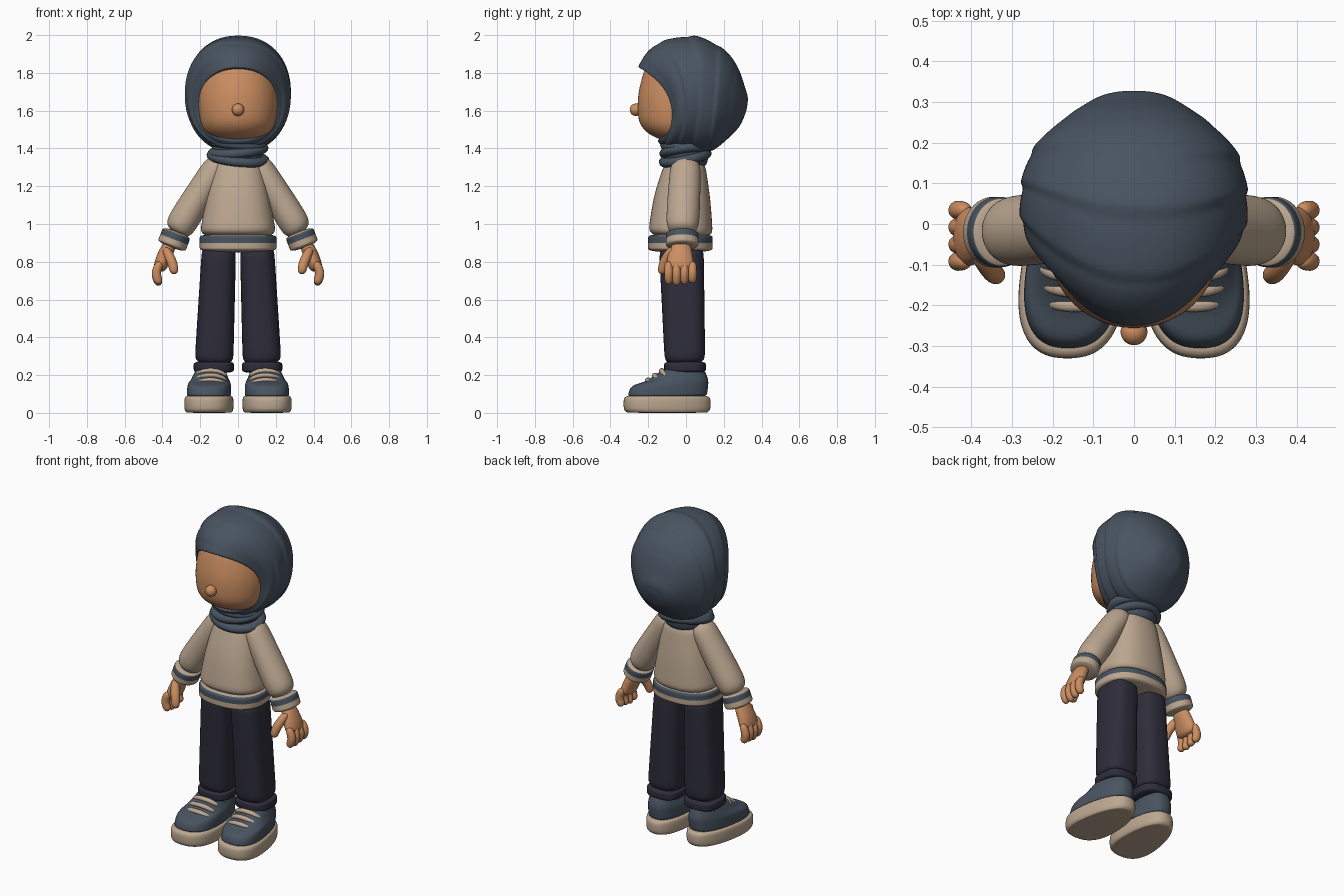
import bpy, bmesh
from math import sin, cos, pi, sqrt, copysign
from mathutils import Vector

if "Cube" in bpy.data.objects:
    bpy.data.objects.remove(bpy.data.objects["Cube"], do_unlink=True)


def material(name, red, green, blue):
    mat = bpy.data.materials.new(name)
    mat.use_nodes = True
    mat.diffuse_color = (red, green, blue, 1)
    shader = mat.node_tree.nodes["Principled BSDF"]
    shader.inputs["Base Color"].default_value = mat.diffuse_color
    shader.inputs["Roughness"].default_value = 0.8
    return mat


slate = material("slate cloth", .065, .088, .118)
beige = material("beige knit", .5, .385, .28)
skin = material("warm skin", .6, .27, .12)
navy = material("dark navy cloth", .027, .026, .043)


def loft(name, rings, materials, stripe=(), mirror=False, levels=2):
    """Skin a list of point rings, cap both ends and smooth the result."""
    bm = bmesh.new()
    loops = [[bm.verts.new(point) for point in ring] for ring in rings]
    for index, (lower, upper) in enumerate(zip(loops, loops[1:])):
        for j in range(len(lower)):
            face = bm.faces.new((lower[j - 1], lower[j], upper[j], upper[j - 1]))
            face.material_index = int(index in stripe)
    bm.faces.new(loops[0])
    bm.faces.new(loops[-1])
    for face in bm.faces:
        face.smooth = True
    bmesh.ops.recalc_face_normals(bm, faces=bm.faces)
    mesh = bpy.data.meshes.new(name)
    bm.to_mesh(mesh)
    bm.free()
    for mat in materials:
        mesh.materials.append(mat)
    part = bpy.data.objects.new(name, mesh)
    bpy.context.collection.objects.link(part)
    if mirror:
        part.modifiers.new("Mirror", 'MIRROR').use_mirror_merge = False
    smooth = part.modifiers.new("Smooth", 'SUBSURF')
    smooth.levels = smooth.render_levels = levels


def spline(keys, f):
    """Point at fraction f of a smooth curve through the keys."""
    last = len(keys) - 1
    i = min(int(f * last), last - 1)
    t = f * last - i
    near = [keys[max(0, min(last, i + k))] for k in (-1, 0, 1, 2)]
    return [b + t / 2 * (c - a + t * (2 * a - 5 * b + 4 * c - d + t * (3 * (b - c) + d - a)))
            for a, b, c, d in zip(*near)]


def spow(value, exponent):
    return copysign(abs(value) ** exponent, value)


def angles(count):
    return [2 * pi * j / count for j in range(count)]


def tube(name, keys, materials, tip=.2, power=2, sides=16, steps=8, **options):
    """Round-ended tube through keys of x, y, z, half width and half depth."""
    fractions = [(1 - cos(pi * i / steps)) / 2 for i in range(steps + 1)]
    sections = [spline(keys, f) for f in fractions]
    points = [Vector(section[:3]) for section in sections]
    rings = []
    for i, (f, section) in enumerate(zip(fractions, sections)):
        along = (points[min(i + 1, steps)] - points[max(i - 1, 0)]).normalized()
        depth = Vector((0, 1, 0))
        depth = (depth - along * depth.dot(along)).normalized()
        width = along.cross(depth)
        inset = 1 - min(1, f / tip, (1 - f) / tip)
        scale = max(.2, sqrt(1 - inset ** 2))
        rings.append([points[i] + scale * (width * section[3] * spow(cos(a), 2 / power)
                                           + depth * section[4] * spow(sin(a), 2 / power))
                      for a in angles(sides)])
    loft(name, rings, materials, **options)


# Sweater body, hem, sleeves and cuffs
tube("sweater", [(0, -.03, .92, .208, .175), (0, -.02, 1.14, .17, .15), (0, 0, 1.35, .12, .1)],
     [beige], tip=.1, power=2.4, sides=24, steps=10)
tube("sweater_hem", [(0, -.03, .95, .205, .173), (0, -.03, .85, .205, .173)],
     [beige, slate], tip=.15, power=2.4, sides=24, stripe={2, 3})
tube("sleeves", [(.09, 0, 1.34, .07, .08), (.2, -.01, 1.165, .078, .088), (.33, -.02, .95, .085, .09)],
     [beige], tip=.1, mirror=True)
tube("sleeve_cuffs", [(.322, -.02, .96, .08, .089), (.354, -.02, .876, .08, .089)],
     [beige, slate], tip=.15, stripe={2, 3}, mirror=True)

# Hands: palm, fingers and thumb
tube("palms", [(.35, -.02, .91, .034, .045), (.39, -.03, .83, .04, .068), (.42, -.03, .75, .036, .08)],
     [skin], mirror=True)
for i, label in enumerate(("index", "middle", "ring", "little")):
    y = -.092 + .042 * i
    drop = .007 * abs(i - 1)
    tube(label + "_fingers", [(.41, y, .8, .022, .022), (.434, y, .74, .027, .025),
                              (.415, y, .675 + drop, .023, .022)], [skin], sides=10, mirror=True)
tube("thumbs", [(.385, -.065, .87, .025, .03), (.35, -.115, .8, .028, .027),
                (.335, -.13, .735, .024, .023)], [skin], sides=10, mirror=True)

# Trouser legs with turned hems
tube("trouser_legs", [(.1, -.025, .89, .091, .12), (.128, -.005, .25, .104, .108)],
     [navy], tip=.05, power=2.8, sides=20, mirror=True)
tube("trouser_hems", [(.128, -.005, .275, .108, .112), (.128, -.005, .21, .108, .112)],
     [navy], power=2.8, sides=20, mirror=True)


# Shoes: sole, upper and straps
def shoe_ring(toe, heel, width, toe_height, heel_height):
    """Foot outline, wider and splayed at the toe, sloping from toe to heel."""
    ring = []
    for a in angles(28):
        t = spow(sin(a), .85)
        y = (toe + heel) / 2 + t * (heel - toe) / 2
        s = (y + .1) / .23
        x = .15 - .014 * s + width * (.122 - .023 * s) * spow(cos(a), .8)
        ring.append((x, y, toe_height + (heel_height - toe_height) * (t + 1) / 2))
    return ring


def shoe_part(name, keys, mat):
    rings = [shoe_ring(*spline(keys, i / 9)) for i in range(10)]
    loft(name, rings, [mat], mirror=True)


shoe_part("shoe_soles", [(-.31, .11, .94, 0, 0), (-.33, .13, 1.03, .02, .02),
                         (-.33, .13, 1.03, .075, .075), (-.31, .11, .94, .09, .09)], beige)
shoe_part("shoe_uppers", [(-.31, .11, .94, .08, .08), (-.29, .12, .93, .14, .16),
                          (-.21, .11, .82, .17, .2), (-.11, .1, .68, .24, .22)], slate)
for i, label in enumerate(("front", "middle", "rear")):
    y = -.2 + .036 * i
    z = .172 + .025 * i
    low = (y + .02, z - .025, .013, .016)
    tube(label + "_shoe_straps", [(.06, *low), (.11, y, z, .014, .016), (.18, y, z, .014, .016),
                                  (.23, *low)], [beige], sides=10, mirror=True)

# Head and nose
tube("head", [(0, -.09, 1.437, .18, .165), (0, -.05, 1.66, .214, .207), (0, -.03, 1.92, .17, .16)],
     [skin], tip=.25, sides=24, steps=14)
bpy.ops.mesh.primitive_uv_sphere_add(radius=.033, location=(0, -.265, 1.605))
nose = bpy.context.object
nose.name = "nose"
nose.data.materials.append(skin)
bpy.ops.object.shade_smooth()

# Headscarf: loops around the face running to the back of the head
# each key holds top y, top z, bottom y, bottom z, half width, backward bow
scarf_keys = [(-.21, 1.82, -.11, 1.46, .2, .1), (-.25, 1.84, -.15, 1.44, .213, .12),
              (-.15, 1.955, -.1, 1.4, .268, .1), (.06, 1.992, 0, 1.385, .278, .05),
              (.24, 1.885, .13, 1.385, .243, 0), (.32, 1.7, .27, 1.5, .11, 0),
              (.325, 1.63, .32, 1.6, .02, 0)]
scarf_rings = []
for i in range(81):
    f = i / 80
    top_y, top_z, bottom_y, bottom_z, width, bow = spline(scarf_keys, f)
    fade = max(0, min(1, 9 * f - 1.5, 5 - 6 * f))
    ring = []
    for a in angles(64):
        up, side = spow(cos(a), .92), spow(sin(a), .9)
        # overlapping folds that gather toward the neck
        phase = (8 * f + .3 * cos(a) + .12 * sin(a)) % 1
        fold = 1 + .035 * fade * ((1 - phase) * min(1, 6 * phase) - .4)
        ring.append((width * side * fold,
                     (top_y + bottom_y + up * (top_y - bottom_y)) / 2 + bow * side ** 2,
                     (top_z + bottom_z + up * (top_z - bottom_z) * fold) / 2))
    scarf_rings.append(ring)
loft("headscarf", scarf_rings, [slate], levels=1)

# Neck wraps
tube("neck_cloth", [(0, 0, 1.29, .125, .11), (0, .01, 1.48, .15, .13)], [slate])
for i, label in enumerate(("upper", "middle", "lower")):
    bpy.ops.mesh.primitive_torus_add(major_radius=.118 + .005 * i, minor_radius=.03,
                                     location=(0, -.004, 1.425 - .037 * i),
                                     rotation=(.06 + .07 * i, .1 * (-1) ** i, 0))
    wrap = bpy.context.object
    wrap.name = label + "_neck_wrap"
    wrap.scale = (1.06, .9, .85)
    wrap.data.materials.append(slate)
    bpy.ops.object.shade_smooth()
